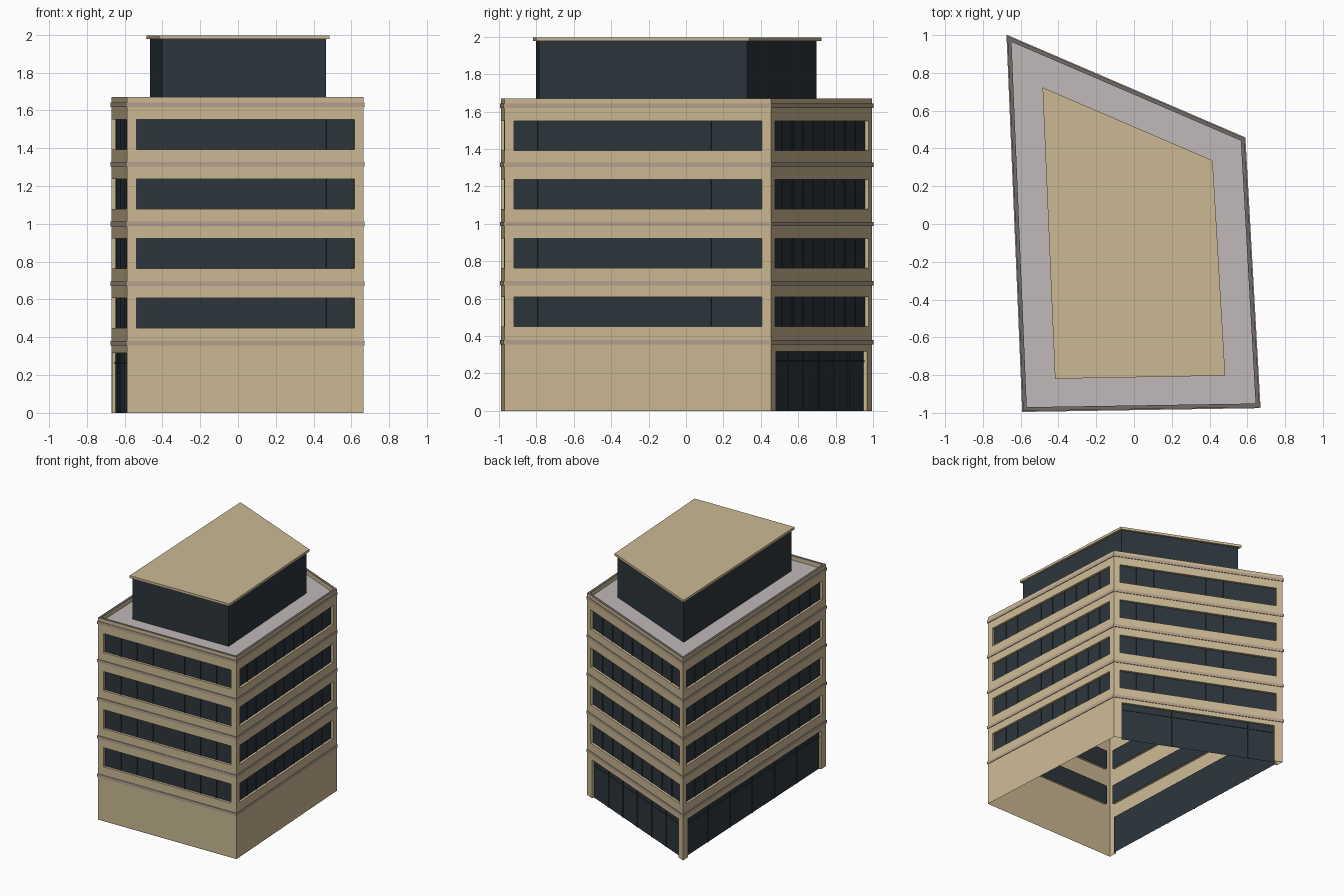
import bpy, bmesh
from mathutils import Vector

if "Cube" in bpy.data.objects:
    bpy.data.objects.remove(bpy.data.objects["Cube"])


def material(name, rgb):
    m = bpy.data.materials.new(name)
    m.diffuse_color = (*rgb, 1)
    m.use_nodes = True
    m.node_tree.nodes["Principled BSDF"].inputs["Base Color"].default_value = m.diffuse_color
    return m


TAN = material("tan wall", (0.60, 0.485, 0.296))
GLASS = material("dark glass", (0.026, 0.036, 0.045))
BAND = material("pinkish grey band", (0.46, 0.355, 0.27))
DECK = material("light grey roof", (0.53, 0.49, 0.48))
COPING = material("dark grey coping", (0.155, 0.15, 0.147))

# Counter-clockwise plan: front left, front right, back right, back left
PLAN = [Vector(p) for p in ((-0.587, -0.99), (0.665, -0.97), (0.585, 0.455), (-0.67, 0.995))]
PENT = [Vector(p) for p in ((-0.402, -0.802), (0.465, -0.786), (0.400, 0.325), (-0.466, 0.697))]
TOP, DECK_Z, RECESS = 1.67, 1.635, 0.02


def outward(a, b):
    d = (b - a).normalized()
    return Vector((d.y, -d.x))


def offset(poly, dist):
    """Move every side of the plan outward by dist."""
    out = []
    for i, p in enumerate(poly):
        n1 = outward(poly[i - 1], p)
        n2 = outward(p, poly[(i + 1) % len(poly)])
        out.append(p + (n1 + n2) * dist / (1 + n1.dot(n2)))
    return out


def at(poly, z):
    return [Vector((p.x, p.y, z)) for p in poly]


def face(bm, pts, mat=0):
    f = bm.faces.new([bm.verts.new(p) for p in pts])
    f.material_index = mat


def bridge(bm, low, high, mat=0):
    """Faces between two matching loops."""
    n = len(low)
    for i in range(n):
        j = (i + 1) % n
        face(bm, (low[i], low[j], high[j], high[i]), mat)


def finish(name, bm, mats):
    bmesh.ops.remove_doubles(bm, verts=bm.verts, dist=0.0002)
    me = bpy.data.meshes.new(name)
    bm.to_mesh(me)
    bm.free()
    for m in mats:
        me.materials.append(m)
    bpy.context.collection.objects.link(bpy.data.objects.new(name, me))


def prism(name, poly, z0, z1, mat):
    bm = bmesh.new()
    low, high = at(poly, z0), at(poly, z1)
    bridge(bm, low, high)
    face(bm, low[::-1])
    face(bm, high)
    finish(name, bm, [mat])


def build_wall(name, a, b, panes, shopfront):
    """One wall sheet with recessed window strips, plus its glass and mullions."""
    length = (b - a).length
    d, n = (b - a).normalized(), outward(a, b)

    def P(u, z, depth=0.0):
        p = a + d * u - n * depth
        return Vector((p.x, p.y, z))

    def rect(bm, u0, u1, z0, z1, depth=0.0):
        face(bm, (P(u0, z0, depth), P(u1, z0, depth), P(u1, z1, depth), P(u0, z1, depth)))

    # (bottom, top, side margin, pane count)
    openings = [(z, z + 0.158, 0.05, panes) for z in (0.450, 0.764, 1.079, 1.393)]
    if shopfront:
        openings.insert(0, (0.0, 0.318, 0.067, 6))

    wall, glass = bmesh.new(), bmesh.new()
    z = 0.0
    for z0, z1, m, count in openings:
        u0, u1 = m, length - m
        if z0 > z:
            rect(wall, 0, length, z, z0)
        rect(wall, 0, u0, z0, z1)
        rect(wall, u1, length, z0, z1)
        # reveals around the opening
        corners = ((u0, z0), (u1, z0), (u1, z1), (u0, z1))
        for i in range(0 if z0 > 0 else 1, 4):
            p, q = corners[i], corners[(i + 1) % 4]
            face(wall, (P(*p), P(*q), P(*q, RECESS), P(*p, RECESS)))
        # glass strip
        rect(glass, u0, u1, z0, z1, RECESS)
        # thin raised mullions, and a transom on the shopfront
        bars = [(u0 + (u1 - u0) * k / count, 0.004, z0, z1) for k in range(1, count)]
        if z0 == 0:
            bars.append(((u0 + u1) / 2, (u1 - u0) / 2, 0.262, 0.268))
        for uc, h, zb, zt in bars:
            back = [P(uc - h, zb, RECESS), P(uc + h, zb, RECESS),
                    P(uc + h, zt, RECESS), P(uc - h, zt, RECESS)]
            front = [p + Vector((n.x, n.y, 0)) * 0.005 for p in back]
            bridge(glass, back, front)
            face(glass, front)
        z = z1
    rect(wall, 0, length, z, TOP)
    finish(name + "_wall", wall, [TAN])
    finish(name + "_windows", glass, [GLASS])


# Four walls; shopfronts on the back and left sides
for i, (name, panes, shop) in enumerate((("front", 8, False), ("right", 10, False),
                                         ("back", 9, True), ("left", 13, True))):
    build_wall(name, PLAN[i], PLAN[(i + 1) % 4], panes, shop)

# Thin projecting bands at every floor
for k in range(5):
    z0 = 0.356 + k * 0.3155
    bm = bmesh.new()
    outer = offset(PLAN, 0.005)
    loops = [at(PLAN, z0), at(outer, z0), at(outer, z0 + 0.024), at(PLAN, z0 + 0.024)]
    for lo, hi in zip(loops, loops[1:]):
        bridge(bm, lo, hi)
    finish("floor_band_%d" % (k + 1), bm, [BAND])

# Parapet: grey coping on top, tan inner face
inner = offset(PLAN, -0.02)
bm = bmesh.new()
bridge(bm, at(PLAN, TOP), at(inner, TOP), 0)
bridge(bm, at(inner, TOP), at(inner, DECK_Z), 1)
finish("parapet", bm, [COPING, TAN])

# Roof deck
bm = bmesh.new()
face(bm, at(inner, DECK_Z))
finish("roof_deck", bm, [DECK])

# Glazed penthouse with an overhanging roof slab
prism("penthouse", PENT, DECK_Z, 1.977, GLASS)
prism("penthouse_roof", offset(PENT, 0.017), 1.977, 1.997, TAN)
